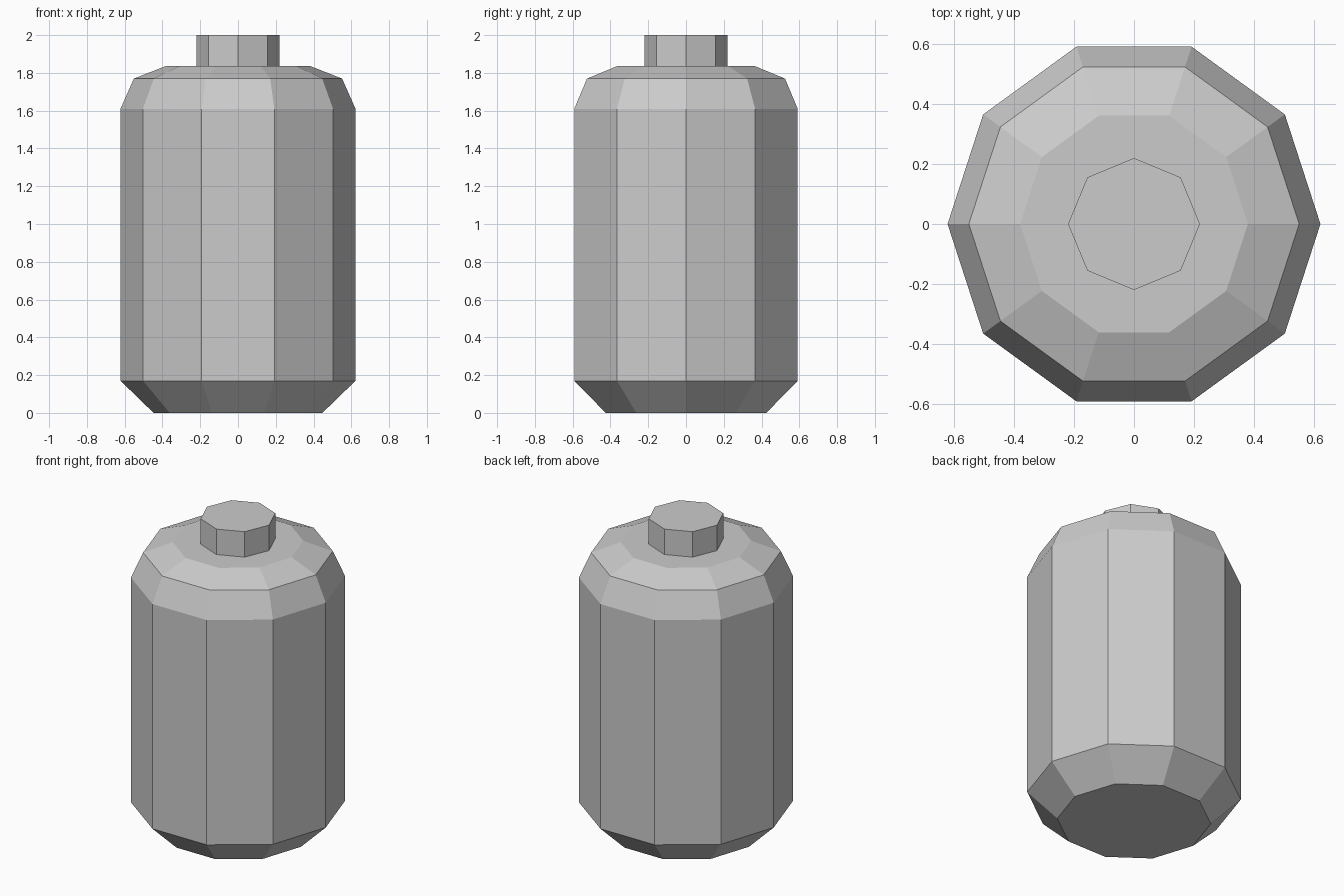
import bpy, bmesh, math

if "Cube" in bpy.data.objects:
    bpy.data.objects.remove(bpy.data.objects["Cube"])

grey = bpy.data.materials.new("plain grey")
grey.diffuse_color = (0.6, 0.6, 0.6, 1.0)
grey.use_nodes = True
grey.node_tree.nodes["Principled BSDF"].inputs["Base Color"].default_value = grey.diffuse_color


def lathe(name, sides, profile):
    """Closed flat-faced solid from (radius, height) rings, bottom to top."""
    bm = bmesh.new()
    rings = []
    for r, z in profile:
        rings.append([bm.verts.new((r * math.cos(math.tau * i / sides),
                                    r * math.sin(math.tau * i / sides), z))
                      for i in range(sides)])
    for lo, hi in zip(rings, rings[1:]):
        for i in range(sides):
            j = (i + 1) % sides
            bm.faces.new((lo[i], lo[j], hi[j], hi[i]))
    bm.faces.new(rings[0][::-1])
    bm.faces.new(rings[-1])
    mesh = bpy.data.meshes.new(name)
    bm.to_mesh(mesh)
    bm.free()
    mesh.materials.append(grey)
    obj = bpy.data.objects.new(name, mesh)
    bpy.context.collection.objects.link(obj)
    return obj


# Ten-sided canister body with chamfered base and stepped shoulder
lathe("canister_body", 10, [(0.447, 0.0), (0.622, 0.17), (0.622, 1.61),
                            (0.551, 1.77), (0.38, 1.837)])

# Eight-sided cap seated on the flat top
lathe("canister_cap", 8, [(0.22, 1.837), (0.22, 2.0)])
